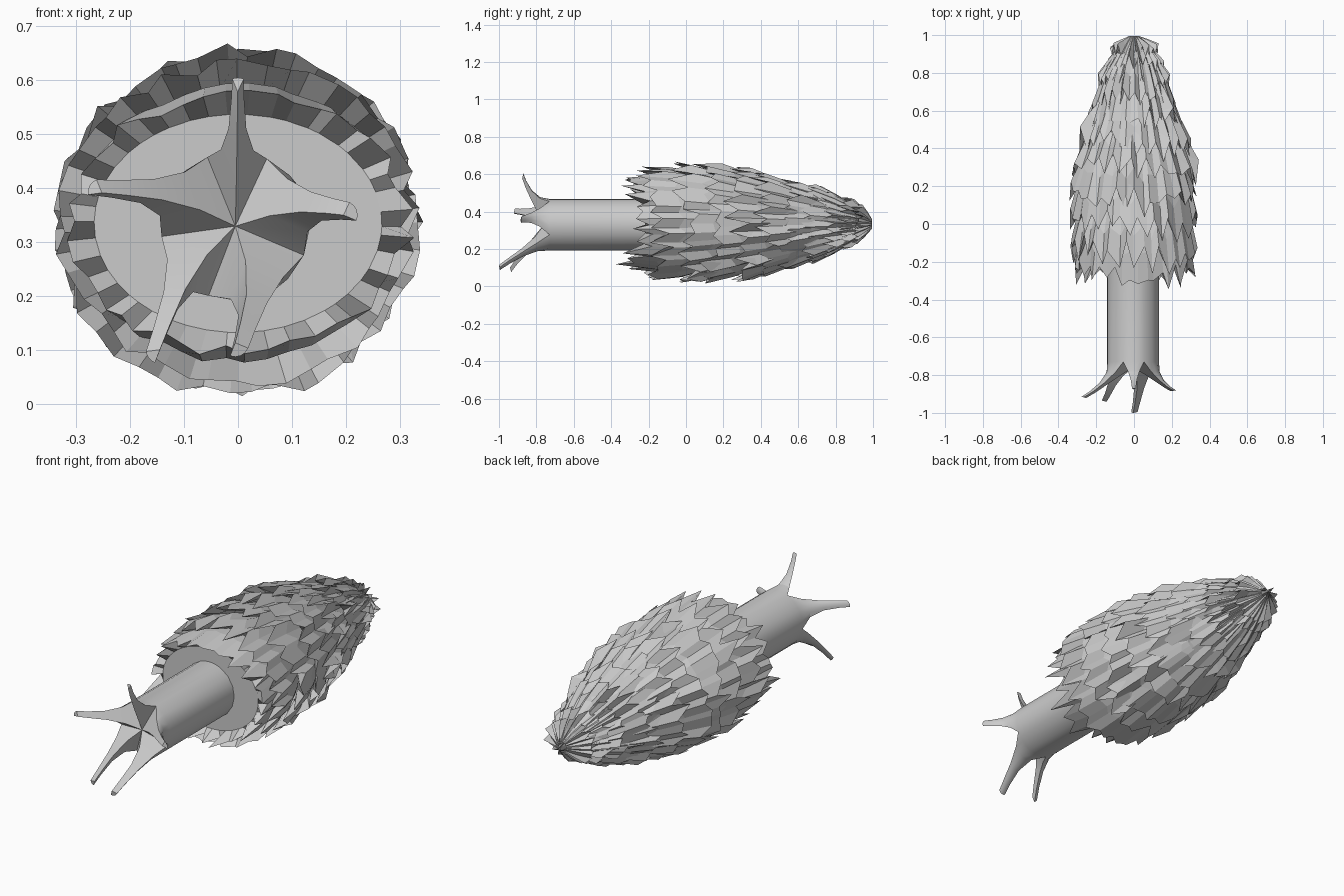
import bpy, bmesh, math, random
from mathutils import Vector

if "Cube" in bpy.data.objects:
    bpy.data.objects.remove(bpy.data.objects["Cube"])

random.seed(4)
CZ = 0.335                     # height of the lying tree's axis
R = 0.138                      # trunk radius


def finish(name, bm, smooth=False):
    bmesh.ops.remove_doubles(bm, verts=bm.verts, dist=1e-4)
    bmesh.ops.recalc_face_normals(bm, faces=bm.faces)
    me = bpy.data.meshes.new(name)
    bm.to_mesh(me)
    bm.free()
    ob = bpy.data.objects.new(name, me)
    bpy.context.collection.objects.link(ob)
    if smooth:
        bpy.context.view_layer.objects.active = ob
        ob.select_set(True)
        bpy.ops.object.shade_smooth_by_angle(angle=math.radians(28))
        ob.select_set(False)
    return ob


def polar(a, r, y):
    return Vector((-0.005 + r * math.cos(a), y, CZ - 0.005 + r * math.sin(a)))


def bridge(bm, a, b, closed=True):
    n = len(a)
    for i in range(n if closed else n - 1):
        j = (i + 1) % n
        bm.faces.new((a[i], a[j], b[j], b[i]))


# trunk with flared roots: angles of the notches and root tips between them
notches = [65, 112, 188, 249, 337, 425]
tips = [(0, -0.87, 0.605), (-0.275, -0.915, 0.405), (-0.165, -0.935, 0.085),
        (0.005, -0.995, 0.09), (0.22, -0.88, 0.36)]
bm = bmesh.new()
for k, tip in enumerate(tips):
    a0, a1 = math.radians(notches[k]), math.radians(notches[k + 1])
    angs = [a0 + (a1 - a0) * i / 4 for i in range(5)]
    far = [bm.verts.new(polar(a, R, -0.15)) for a in angs]
    base = [bm.verts.new(polar(a, R, -0.73)) for a in angs]
    bridge(bm, far, base, False)
    mid = polar((a0 + a1) / 2, R, -0.73)
    centre = polar(0, 0, -0.76)
    offs = [v.co - mid for v in base] + [centre - mid]
    ring = base + [bm.verts.new(centre)]
    ctrl = polar((a0 + a1) / 2, R * 0.95, -0.82)
    tip = Vector(tip)
    for t, w in ((0.3, 0.55), (0.6, 0.3), (0.85, 0.22), (1, 0.19)):
        c = mid * (1 - t) ** 2 + ctrl * 2 * t * (1 - t) + tip * t * t
        new = [bm.verts.new(c + o * w) for o in offs]
        bridge(bm, ring, new)
        ring = new
    bm.faces.new(ring)
finish("trunk_and_roots", bm, True)

# foliage layers from the lowest to the tip: hem y, half width, half height
layers = [(-0.25, .31, .235), (-0.14, .325, .29), (0.02, .325, .315), (0.16, .328, .31),
          (0.30, .325, .295), (0.43, .29, .275), (0.55, .25, .24), (0.66, .215, .205),
          (0.76, .185, .17), (0.85, .155, .135), (0.925, .125, .105), (1.0, .02, .02)]


def envelope(y):
    for (ya, xa, za), (yb, xb, zb) in zip(layers, layers[1:]):
        if ya <= y <= yb:
            t = (y - ya) / (yb - ya)
            return xa + (xb - xa) * t, za + (zb - za) * t
    return layers[-1][1:]


N = 46
for k, (hem, rx, rz) in enumerate(layers[:-1]):
    bm = bmesh.new()
    top = min(hem + 0.25, 0.995)
    shrink = 1 if top > 0.99 else 0.8
    sx, sz = (v * shrink for v in envelope(top))
    size = min(1, rx / 0.3)
    drop = 0.02 + 0.06 * size
    phase = random.uniform(0, 6.28)
    rows = [[], [], [], []]
    for i in range(N):
        a = 2 * math.pi * (i + k * 0.5 + random.uniform(-0.25, 0.25)) / N
        c, s = math.cos(a), math.sin(a)
        # jagged hem: alternating short and long needles
        tooth = drop * ((0.7 if i % 2 else -0.2) + random.uniform(-0.55, 0.55))
        sway = 0.03 * math.sin(a * 2 + phase) * size
        f = 1 + random.uniform(-0.04, 0.06)
        y = hem + sway - tooth
        for row, (t, bulge) in zip(rows, ((0, 0), (0.5, 0.012 * size), (1, 0))):
            g = 1 + (f - 1) * t
            row.append(bm.verts.new((c * g * (sx + (rx - sx) * t + bulge),
                                     top + (y - top) * t,
                                     CZ + s * g * (sz + (rz - sz) * t + bulge))))
        # underside lip, tucked inside the layer
        inner, back = 0.86, 0.06 * size
        rows[3].append(bm.verts.new((c * rx * inner, min(hem + 0.03, y + 0.2) if k == 0
                                     else hem + back, CZ + s * rz * inner)))
    # the top layers have no lip, so nothing pokes past the tip
    for p, q in zip(rows, rows[1:] if k < 8 else rows[1:3]):
        bridge(bm, p, q)
    if k >= 8:
        bmesh.ops.delete(bm, geom=rows[3], context='VERTS')
    # flat underside of the crown
    if k == 0:
        bm.faces.new(rows[3])
    finish("foliage_layer_%d" % (k + 1), bm)
